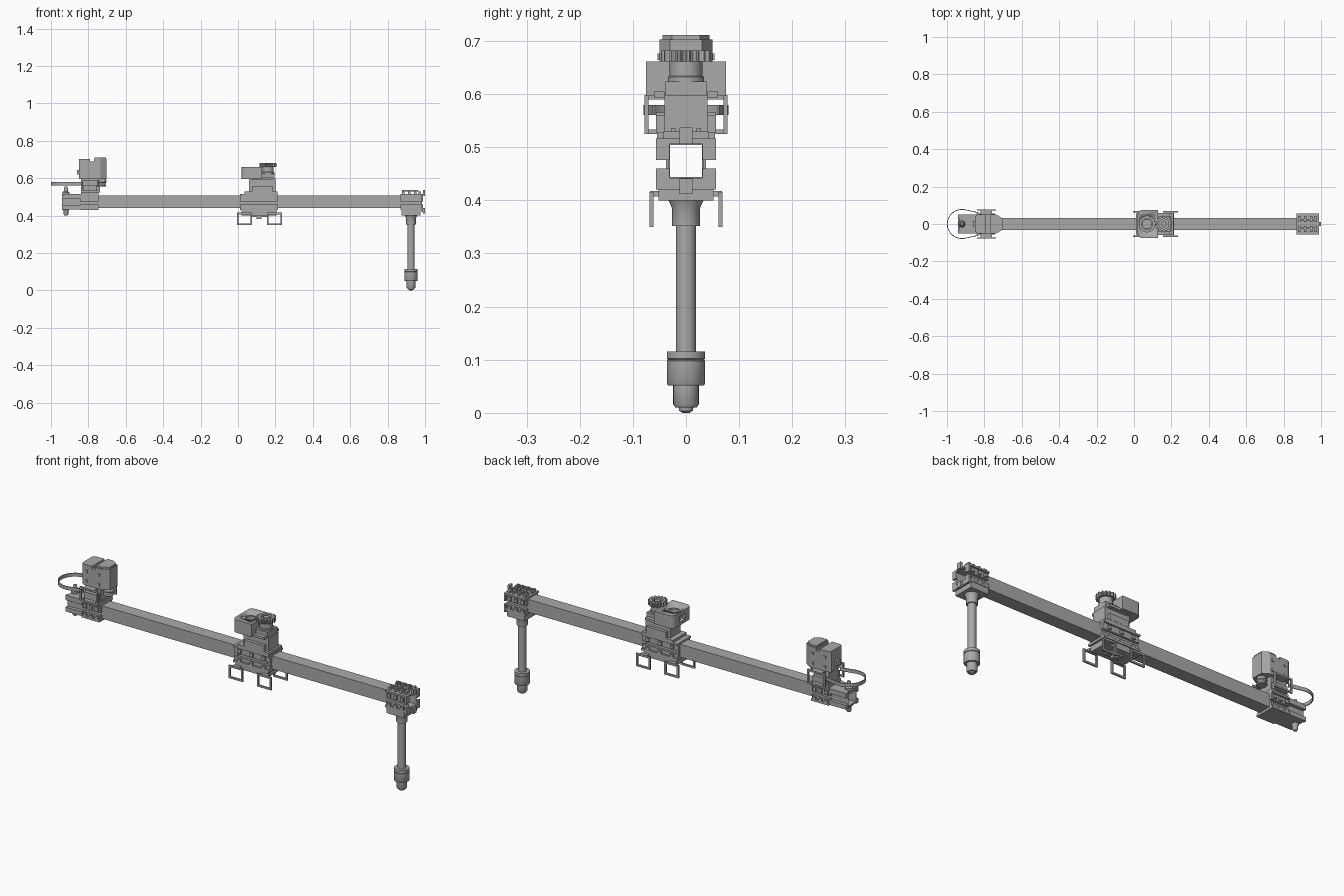
import bpy, bmesh
from math import sin, cos, pi, radians

if "Cube" in bpy.data.objects:
    bpy.data.objects.remove(bpy.data.objects["Cube"], do_unlink=True)

grey = bpy.data.materials.new("plain_grey")
grey.use_nodes = True
COLOUR = (0.4, 0.4, 0.4, 1)
grey.diffuse_color = COLOUR
grey.node_tree.nodes["Principled BSDF"].inputs["Base Color"].default_value = COLOUR


def finish(name, bm, smooth=False):
    bmesh.ops.recalc_face_normals(bm, faces=bm.faces[:])
    me = bpy.data.meshes.new(name)
    bm.to_mesh(me)
    bm.free()
    me.materials.append(grey)
    ob = bpy.data.objects.new(name, me)
    bpy.context.collection.objects.link(ob)
    if smooth:
        bpy.ops.object.select_all(action="DESELECT")
        ob.select_set(True)
        bpy.context.view_layer.objects.active = ob
        bpy.ops.object.shade_smooth_by_angle(angle=radians(35))
    return ob


def add_box(bm, x, y, z):
    verts = bmesh.ops.create_cube(bm, size=1)["verts"]
    for v in verts:
        for i, (a, b) in enumerate((x, y, z)):
            v.co[i] = (a + b) / 2 + v.co[i] * (b - a)


def box(name, x, y, z):
    bm = bmesh.new()
    add_box(bm, x, y, z)
    return finish(name, bm)


def pair(name, x, y, z):
    # the same block on the front and the back
    box(name + "_front", x, (-y[1], -y[0]), z)
    box(name + "_back", x, y, z)


def prism(name, outline, z, smooth=False):
    bm = bmesh.new()
    face = bm.faces.new([bm.verts.new((x, y, z[0])) for x, y in outline])
    top = bmesh.ops.extrude_face_region(bm, geom=[face])["geom"]
    for v in top:
        if isinstance(v, bmesh.types.BMVert):
            v.co.z = z[1]
    return finish(name, bm, smooth)


def lathe(name, x, y, profile, sides=32):
    bm = bmesh.new()
    rings = [[bm.verts.new((x + r * cos(2 * pi * i / sides), y + r * sin(2 * pi * i / sides), z))
              for i in range(sides)] for r, z in profile]
    for a, b in zip(rings, rings[1:]):
        for i in range(sides):
            j = (i + 1) % sides
            bm.faces.new((a[i], a[j], b[j], b[i]))
    bm.faces.new(rings[0])
    bm.faces.new(rings[-1])
    return finish(name, bm, True)


def frame(name, x, y, z, t):
    # rectangular wire frame facing front
    bm = bmesh.new()
    for a in ((x[0], x[0] + t), (x[1] - t, x[1])):
        add_box(bm, a, y, z)
    for c in ((z[0], z[0] + t), (z[1] - t, z[1])):
        add_box(bm, (x[0] + t, x[1] - t), y, c)
    return finish(name, bm)


def cut(ob, cutter):
    mod = ob.modifiers.new("cut", "BOOLEAN")
    mod.object = cutter
    mod.solver = "EXACT"
    bpy.context.view_layer.objects.active = ob
    bpy.ops.object.modifier_apply(modifier="cut")
    bpy.data.objects.remove(cutter, do_unlink=True)


# hollow square beam
H, W, LOW, HIGH = 0.033, 0.003, 0.441, 0.507
pair("beam_side", (-0.94, 0.985), (H - W, H), (LOW, HIGH))
box("beam_top", (-0.94, 0.985), (-H, H), (HIGH - W, HIGH))
box("beam_floor", (-0.94, 0.985), (-H, H), (LOW, LOW + W))


def clamp(name, x, half):
    # paired upper and lower clamp plates with ears gripping the beam
    box(name + "_top_plate", x, (-half, half), (HIGH, 0.516))
    box(name + "_bottom_plate", x, (-half, half), (0.43, LOW))
    for tag, z in (("upper", (0.476, HIGH)), ("lower", (0.43, 0.46))):
        pair(f"{name}_{tag}_ear", x, (H, half - 0.008), z)
        # bolt heads
        for i in range(3):
            c = x[0] + (x[1] - x[0]) * (i + 0.5) / 3
            pair(f"{name}_{tag}_bolt_{i}", (c - 0.009, c + 0.009), (half - 0.008, half),
                 (z[0] + 0.006, z[1] - 0.006))


# right-hand end bracket
clamp("leg_bracket", (0.87, 0.98), 0.055)
box("leg_socket", (0.875, 0.975), (-0.052, 0.052), (0.4, 0.43))
for tag, z in (("upper", (0.476, 0.516)), ("lower", (0.42, 0.46))):
    pair(f"end_{tag}_corner", (0.98, 0.99), (0.031, 0.056), z)
box("end_upper_strip", (0.98, 0.99), (-0.056, 0.056), (0.506, 0.516))
box("end_lower_strip", (0.98, 0.99), (-0.056, 0.056), (0.42, 0.442))
box("end_upper_tab", (0.988, 1.0), (-0.012, 0.012), (0.506, 0.537))
box("end_lower_tab", (0.988, 1.0), (-0.012, 0.012), (0.412, 0.441))
for i, x in enumerate((0.878, 0.91, 0.942, 0.966)):
    pair(f"top_clip_{i}", (x, x + 0.012), (0.012, 0.042), (0.516, 0.53))
pair("top_clip_rail", (0.878, 0.965), (0.02, 0.028), (0.53, 0.536))

# leg and foot
lathe("leg", 0.925, 0, [(0.019, 0.11), (0.019, 0.37)])
lathe("leg_collar", 0.925, 0, [(0.026, 0.352), (0.026, 0.385), (0.033, 0.4)])
lathe("foot_sleeve", 0.925, 0, [(0.034, 0.052), (0.036, 0.055), (0.036, 0.098),
                               (0.034, 0.1), (0.036, 0.102), (0.036, 0.116)])
lathe("foot_tip", 0.925, 0, [(0.006, 0), (0.013, 0.004), (0.014, 0.01), (0.02, 0.01),
                            (0.024, 0.016), (0.024, 0.052)])

# centre carriage
clamp("carriage", (0.01, 0.215), 0.055)
box("carriage_base", (0.02, 0.205), (-0.05, 0.05), (0.402, 0.43))
pair("carriage_panel", (0.035, 0.19), (H, 0.036), (0.46, 0.476))
for i, x in enumerate((0.012, 0.197)):
    pair(f"carriage_post_{i}", (x, x + 0.016), (H, 0.038), (LOW, HIGH))
box("carriage_deck", (0.035, 0.21), (-0.055, 0.055), (0.516, 0.528))
for i, x in enumerate(((-0.005, 0.075), (0.155, 0.235))):
    for tag, s in (("front", -1), ("back", 1)):
        y = sorted((s * 0.061, s * 0.069))
        frame(f"handle_{tag}_{i}", x, y, (0.35, 0.416), 0.009)
    pair(f"handle_hinge_{i}", (x[0] + 0.02, x[1] - 0.02), (0.048, 0.068), (0.407, 0.418))
box("underside_rail", (0.075, 0.155), (-0.02, 0.02), (0.394, 0.402))
box("underside_hook", (0.1, 0.125), (-0.012, 0.012), (0.382, 0.394))

# drive column, motor housing and gear
box("drive_base", (0.06, 0.2), (-0.04, 0.04), (0.528, 0.598))
box("drive_column", (0.125, 0.195), (-0.039, 0.039), (0.598, 0.624))
pair("drive_rib", (0.075, 0.185), (0.04, 0.056), (0.528, 0.56))
pair("drive_flange", (0.07, 0.19), (0.04, 0.06), (0.605 - 0.012, 0.605))
corner = [(0.02 + 0.025 * (1 - cos(a)), 0.05 + 0.025 * sin(a))
          for a in [i * pi / 12 for i in range(7)]]
outline = corner + [(0.128, 0.075)]
housing = prism("motor_housing", outline + [(x, -y) for x, y in reversed(outline)], (0.596, 0.661), True)
cut(housing, lathe("housing_cutter", 0.07, 0, [(0.042, 0.61), (0.042, 0.7)]))
cut(housing, box("slot_cutter", (0.0, 0.05), (-0.022, 0.022), (0.612, 0.642)))
lathe("motor_ring", 0.07, 0, [(0.032, 0.6), (0.032, 0.648), (0.024, 0.648), (0.024, 0.63)])
lathe("gear_neck", 0.16, 0, [(0.034, 0.624), (0.034, 0.632), (0.031, 0.634), (0.031, 0.662)])
teeth = 16
gear = [((0.046 if i % 4 < 2 else 0.037), 2 * pi * (i + 0.5) / (4 * teeth)) for i in range(4 * teeth)]
wheel = prism("gear", [(0.16 + r * cos(a), r * sin(a)) for r, a in gear], (0.661, 0.682))
cut(wheel, lathe("gear_cutter", 0.16, 0, [(0.026, 0.67), (0.026, 0.7)]))
lathe("gear_hub", 0.16, 0, [(0.014, 0.665), (0.014, 0.68)])

# left-hand end bracket with studs
clamp("end_clamp", (-0.845, -0.745), 0.055)
for tag, z in (("upper", (HIGH - 0.016, 0.516)), ("lower", (0.433, 0.455))):
    pair(f"nose_{tag}_rail", (-0.94, -0.845), (H, 0.05), z)
box("nose_top_plate", (-0.935, -0.845), (-0.05, 0.05), (HIGH, 0.516))
box("nose_bottom_plate", (-0.935, -0.845), (-0.05, 0.05), (0.433, LOW))
lathe("upper_stud", -0.92, 0, [(0.018, 0.516), (0.018, 0.525), (0.012, 0.53), (0.008, 0.556)])
lathe("lower_stud", -0.92, 0, [(0.008, 0.4), (0.013, 0.408), (0.013, 0.425), (0.018, 0.433)])

# head tower
box("tower_base", (-0.84, -0.745), (-0.05, 0.05), (0.516, 0.53))
box("tower_body", (-0.835, -0.75), (-0.038, 0.038), (0.53, 0.6))
pair("tower_shoulder", (-0.83, -0.755), (0.038, 0.056), (0.53, 0.565))
for tag, s in (("front", -1), ("back", 1)):
    frame(f"guard_{tag}", (-0.84, -0.738), sorted((s * 0.071, s * 0.078)), (0.525, 0.598), 0.009)
pair("guard_foot", (-0.82, -0.76), (0.05, 0.074), (0.525, 0.533))
pair("guard_arm", (-0.82, -0.76), (0.038, 0.074), (0.59, 0.598))
head = [(-0.85, 0.042), (-0.835, 0.05), (-0.735, 0.05), (-0.702, 0.03)]
head_block = prism("head", head + [(x, -y) for x, y in reversed(head)], (0.597, 0.703))
cut(head_block, box("notch_cutter", (-0.79, -0.77), (-0.1, 0.1), (0.69, 0.72)))
cap = [(-0.768, 0.044), (-0.735, 0.044), (-0.706, 0.026)]
prism("head_cap", cap + [(x, -y) for x, y in reversed(cap)], (0.703, 0.711))
box("head_plug", (-0.862, -0.848), (-0.016, 0.016), (0.62, 0.645))
for i, x in enumerate((-0.82, -0.75)):
    for j, z in enumerate((0.62, 0.67)):
        pair(f"head_bolt_{i}{j}", (x - 0.006, x + 0.006), (0.05, 0.054), (z - 0.006, z + 0.006))
lathe("pulley", -0.728, 0, [(0.022, 0.556), (0.026, 0.56), (0.02, 0.565), (0.02, 0.575),
                           (0.026, 0.58), (0.02, 0.598)])
box("pulley_arm", (-0.76, -0.72), (-0.012, 0.012), (0.565, 0.575))


# flexible band looping around the end
def band(r):
    arc = [(-0.92 + r * cos(a), r * sin(a)) for a in [pi * (0.45 + 1.1 * i / 36) for i in range(37)]]
    return [(-0.83, r - 0.018)] + arc + [(-0.83, 0.018 - r)]


prism("band_loop", band(0.08) + band(0.076)[::-1], (0.561, 0.579), True)
